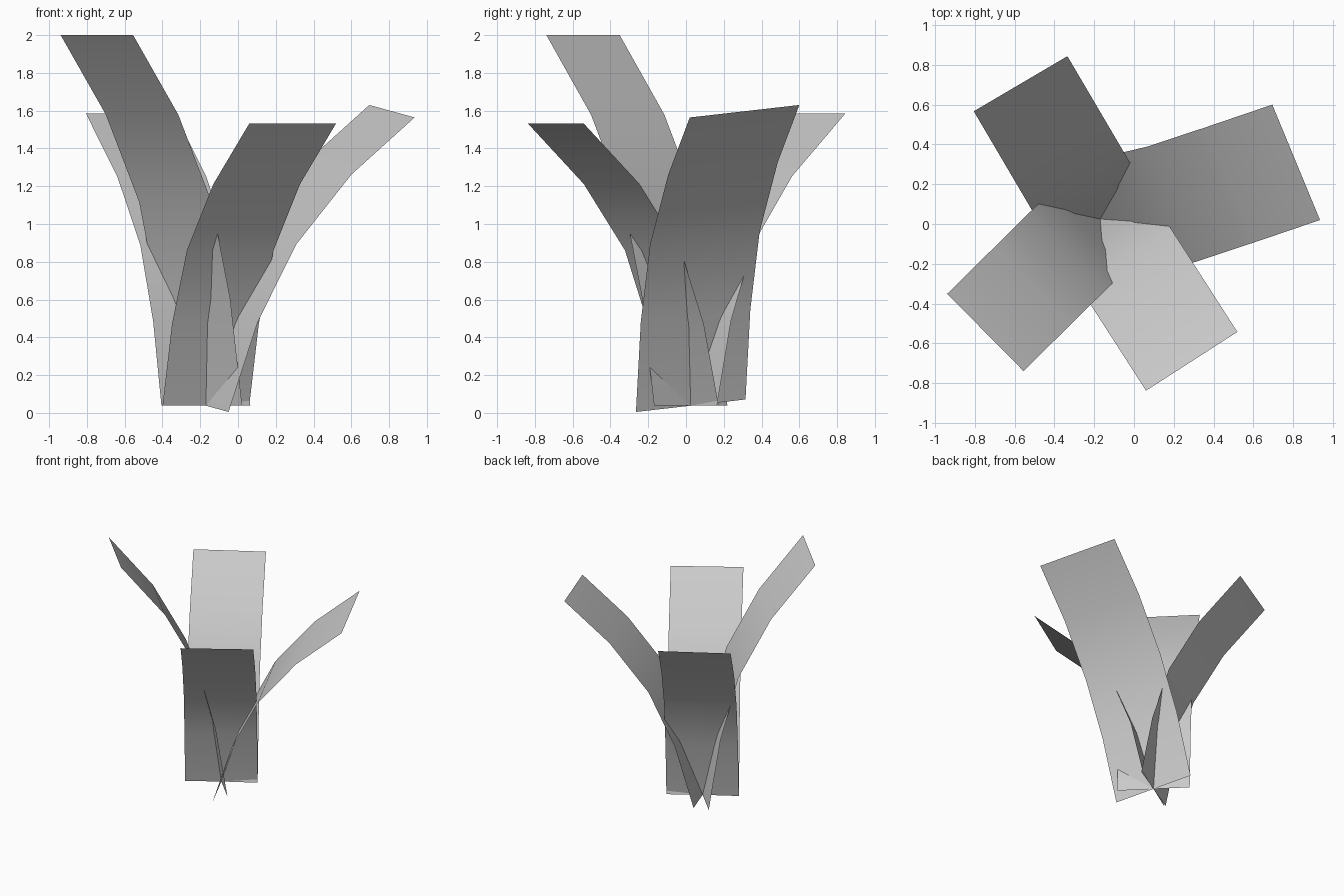
import bpy
from mathutils import Vector

cube = bpy.data.objects.get("Cube")
if cube:
    bpy.data.objects.remove(cube, do_unlink=True)

# One plain grey for every leaf
grey = bpy.data.materials.new("leaf grey")
grey.use_nodes = True
grey.diffuse_color = (0.6, 0.6, 0.6, 1)
grey.node_tree.nodes["Principled BSDF"].inputs["Base Color"].default_value = (0.6, 0.6, 0.6, 1)

ROOT = Vector((-0.17, 0.025, 0.038))   # all leaves cross at this point
HALF_WIDTH = 0.273

# Share of the tip's (x, y, z) reached at each row of a leaf
ARCH = [(0, 0, 0), (0.11, 0.11, 0.29), (0.28, 0.28, 0.55), (0.585, 0.585, 0.785), (1, 1, 1)]
WIDE_ARCH = [(0, 0, 0), (0.157, 0.09, 0.306), (0.365, 0.263, 0.57), (0.66, 0.6, 0.806), (1, 1, 1)]


def leaf(name, tip, rows=ARCH, side=None):
    """Flat strip bending from the root out to its tip."""
    offset = Vector(tip) - ROOT
    if side is None:
        side = Vector((offset.y, -offset.x, 0)).normalized() * HALF_WIDTH
    verts, faces = [], []
    for share in rows:
        centre = ROOT + Vector([o * s for o, s in zip(offset, share)])
        verts += [centre - side, centre + side]
    for i in range(0, 2 * (len(rows) - 1), 2):
        faces.append((i, i + 2, i + 3, i + 1))
    mesh = bpy.data.meshes.new(name)
    mesh.from_pydata(verts, [], faces)
    mesh.materials.append(grey)
    mesh.shade_smooth()
    obj = bpy.data.objects.new(name, mesh)
    bpy.context.collection.objects.link(obj)
    return obj


# Leaves around the root
leaf("front_leaf", (0.29, -0.69, 1.533))
leaf("tall_right_leaf", (-0.747, -0.545, 2.0))
leaf("back_leaf", (-0.57, 0.705, 1.585))
# The wide leaf is tilted sideways
leaf("wide_left_leaf", (0.815, 0.31, 1.597), WIDE_ARCH, Vector((0.12, -0.29, -0.033)))
